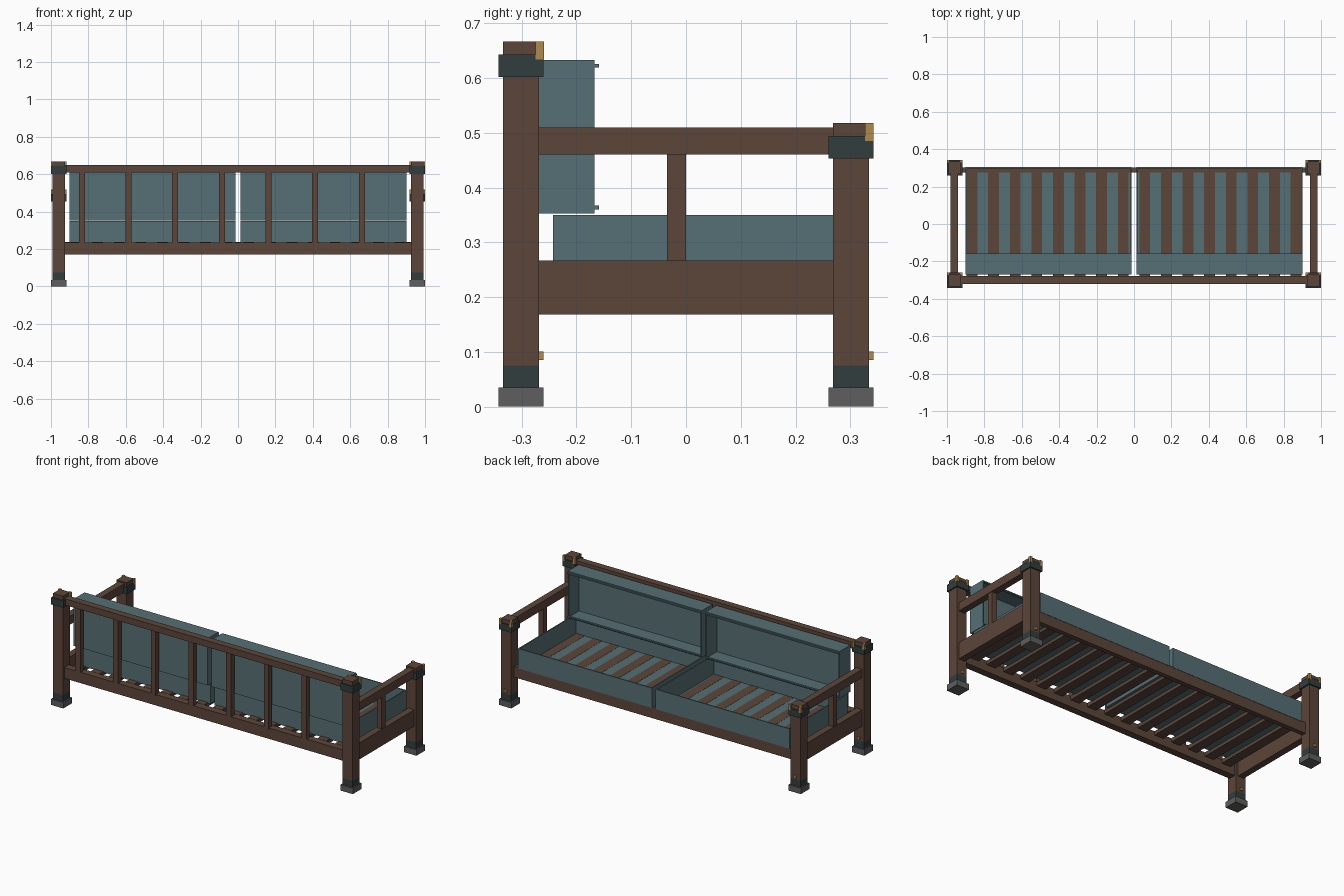
import bpy, bmesh
from mathutils import Matrix, Vector

if "Cube" in bpy.data.objects:
    bpy.data.objects.remove(bpy.data.objects["Cube"])


def mat(name, rgb):
    m = bpy.data.materials.new(name)
    m.diffuse_color = (*rgb, 1)
    m.use_nodes = True
    m.node_tree.nodes["Principled BSDF"].inputs["Base Color"].default_value = m.diffuse_color
    return m


WOOD = mat("brown wood", (0.107, 0.061, 0.042))
TEAL = mat("teal fabric", (0.093, 0.162, 0.178))
DARK = mat("dark slate metal", (0.032, 0.048, 0.048))
GREY = mat("grey foot", (0.114, 0.114, 0.112))
GOLD = mat("brass", (0.434, 0.254, 0.076))


def boxes(name, material, ranges):
    """One object from boxes given as (x0, x1, y0, y1, z0, z1)."""
    bm = bmesh.new()
    for x0, x1, y0, y1, z0, z1 in ranges:
        c = Vector((x0 + x1, y0 + y1, z0 + z1)) / 2
        s = Matrix.Diagonal((x1 - x0, y1 - y0, z1 - z0, 1))
        bmesh.ops.create_cube(bm, size=1, matrix=Matrix.Translation(c) @ s)
    me = bpy.data.meshes.new(name)
    bm.to_mesh(me)
    bm.free()
    me.materials.append(material)
    ob = bpy.data.objects.new(name, me)
    bpy.context.collection.objects.link(ob)
    return ob


def square(x, y, half, z0, z1):
    return (x - half, x + half, y - half, y + half, z0, z1)


# Four posts with feet, metal bands, collars and brass fittings
P, C = 0.033, 0.041
for side, sx in (("left", -1), ("right", 1)):
    for row, y, top in (("back", -0.301, 0.667), ("front", 0.301, 0.518)):
        x, n = sx * 0.959, f"{side}_{row}"
        boxes(n + "_post", WOOD, [square(x, y, P, 0.075, top)])
        boxes(n + "_foot", GREY, [square(x, y, C, 0, 0.035)])
        boxes(n + "_band", DARK, [square(x, y, P, 0.035, 0.075)])
        boxes(n + "_collar", DARK, [square(x, y, C, top - 0.065, top - 0.024)])
        e = C + 0.0005
        boxes(n + "_corner_brackets", GOLD,
              [(x + a, x + b, y + C - 0.015, y + e, top - 0.033, top)
               for a, b in ((-e, -e + 0.015), (e - 0.015, e))])
        boxes(n + "_bolt", GOLD,
              [(x - 0.008, x + 0.008, y + P - 0.002, y + C, 0.085, 0.101)])

    # Arm: top rail, seat side rails and a middle upright
    xa, xb = sorted((sx * 0.94, sx * 0.98))
    boxes(side + "_arm_rail", WOOD, [(xa, xb, -0.268, 0.268, 0.46, 0.51)])
    boxes(side + "_seat_side_rail", WOOD, [(xa, xb, -0.268, 0.268, 0.168, 0.235)])
    boxes(side + "_lower_arm_rail", WOOD, [(xa, xb, -0.268, 0.268, 0.235, 0.267)])
    boxes(side + "_arm_upright", WOOD,
          [(sx * 0.96 - 0.016, sx * 0.96 + 0.016, -0.035, 0, 0.267, 0.46)])

# Long rails
boxes("back_bottom_rail", WOOD, [(-0.93, 0.93, -0.32, -0.278, 0.17, 0.235)])
boxes("back_top_rail", WOOD, [(-0.93, 0.93, -0.32, -0.278, 0.61, 0.648)])
boxes("front_bottom_rail", WOOD, [(-0.93, 0.93, 0.275, 0.303, 0.17, 0.236)])

# Upright slats of the back
boxes("back_slats", WOOD,
      [(x - 0.016, x + 0.016, -0.322, -0.29, 0.227, 0.612)
       for x in (-0.835 + 0.2495 * i for i in range(7))])

# Slats under the seat
boxes("seat_slats", WOOD,
      [(x - 0.029, x + 0.029, -0.278, 0.276, 0.212, 0.236)
       for x in ((i - 7.5) * 0.1155 for i in range(16))])

# Hollow cushions: seat trays open at the top, back trays open at the front
T = 0.007
for side, a, b in (("left", -0.9, -0.013), ("right", 0.013, 0.9)):
    y0, y1, z0, z1 = -0.243, 0.305, 0.235, 0.35
    boxes(side + "_seat_cushion", TEAL, [
        (a, b, y0, y1, z0 - 0.004, z0),
        (a, b, y0, y0 + T, z0, z1), (a, b, y1 - T, y1, z0, z1),
        (a, a + T, y0 + T, y1 - T, z0, z1), (b - T, b, y0 + T, y1 - T, z0, z1)])
    y0, y1, z0, z1 = -0.27, -0.167, 0.353, 0.633
    boxes(side + "_back_cushion", TEAL, [
        (a, b, y0, y0 + T, z0 + T, z1 - T),
        (a, b, y0, y1, z0, z0 + T), (a, b, y0, y1, z1 - T, z1),
        (a, a + T, y0 + T, y1, z0 + T, z1 - T),
        (b - T, b, y0 + T, y1, z0 + T, z1 - T)])
    # Piping along the front edges of the back cushion
    boxes(side + "_cushion_piping", TEAL,
          [(a, b, y1 - 0.004, y1 + 0.008, z, z + 0.007) for z in (0.36, 0.619)])
